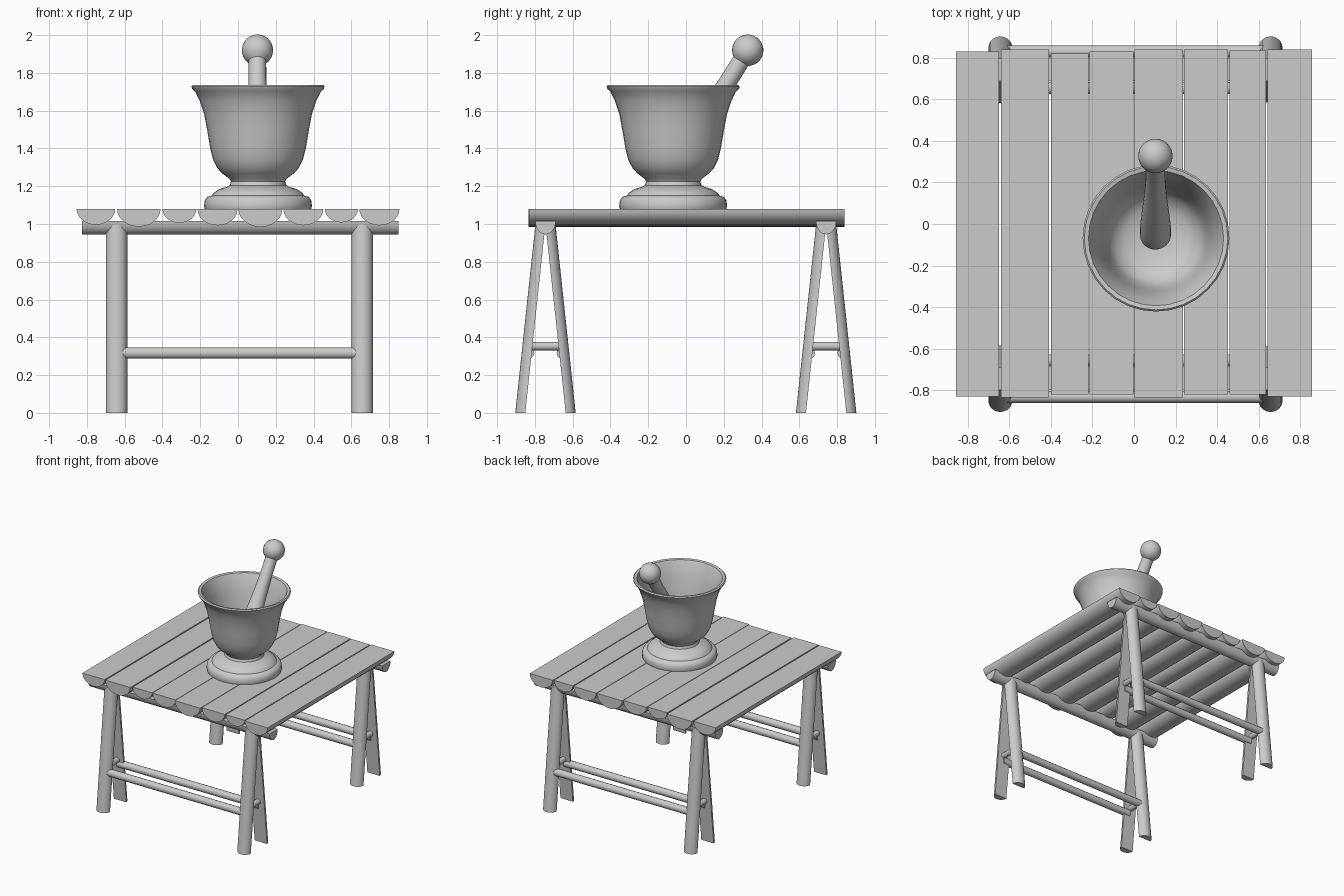
import bpy, bmesh, math
from mathutils import Vector

old = bpy.data.objects.get("Cube")
if old:
    bpy.data.objects.remove(old, do_unlink=True)

grey = bpy.data.materials.new("plain grey")
grey.use_nodes = True
COLOUR = (0.6, 0.6, 0.6, 1)
grey.diffuse_color = COLOUR
grey.node_tree.nodes["Principled BSDF"].inputs["Base Color"].default_value = COLOUR


def finish(name, bm, angle=40):
    """Turn a bmesh into a shaded object."""
    bmesh.ops.recalc_face_normals(bm, faces=bm.faces)
    mesh = bpy.data.meshes.new(name)
    bm.to_mesh(mesh)
    bm.free()
    mesh.materials.append(grey)
    obj = bpy.data.objects.new(name, mesh)
    bpy.context.collection.objects.link(obj)
    bpy.ops.object.select_all(action="DESELECT")
    obj.select_set(True)
    bpy.context.view_layer.objects.active = obj
    bpy.ops.object.shade_smooth_by_angle(angle=math.radians(angle))
    return obj


def log(name, start, end, across, bulge, arc=math.pi, steps=12):
    """Prism from start to end: half-round (arc pi) or fully round (arc 2 pi)."""
    bm = bmesh.new()
    count = steps + 1 if arc < 4 else steps
    across, bulge = Vector(across), Vector(bulge)
    rings = []
    for p in (Vector(start), Vector(end)):
        angles = [arc * i / steps for i in range(count)]
        rings.append([bm.verts.new(p + across * math.cos(a) + bulge * math.sin(a)) for a in angles])
    for i in range(count):
        j = (i + 1) % count
        bm.faces.new((rings[0][i], rings[0][j], rings[1][j], rings[1][i]))
    bm.faces.new(rings[0])
    bm.faces.new(rings[1])
    return finish(name, bm)


def lathe(name, profile, steps=32):
    """Spin (radius, height) points about z, with the ends on the axis."""
    bm = bmesh.new()
    verts = [bm.verts.new((r, 0, z)) for r, z in profile]
    edges = [bm.edges.new(pair) for pair in zip(verts, verts[1:])]
    bmesh.ops.spin(bm, geom=verts + edges, cent=(0, 0, 0), axis=(0, 0, 1),
                   angle=math.tau, steps=steps, use_duplicate=False)
    bmesh.ops.remove_doubles(bm, verts=bm.verts, dist=0.0005)
    return finish(name, bm)


# Table top: split logs, flat side up (left edge, right edge, front, back)
planks = [(-0.855, -0.65, -0.83, 0.83), (-0.64, -0.41, -0.835, 0.84),
          (-0.40, -0.22, -0.82, 0.82), (-0.215, -0.002, -0.82, 0.83),
          (0.002, 0.235, -0.835, 0.84), (0.24, 0.452, -0.82, 0.84),
          (0.46, 0.635, -0.82, 0.835), (0.642, 0.855, -0.83, 0.84)]
for i, (x0, x1, y0, y1) in enumerate(planks):
    mid, half = (x0 + x1) / 2, (x1 - x0) / 2
    log(f"plank_{i + 1}", (mid, y0, 1.08), (mid, y1, 1.08), (half, 0, 0), (0, 0, -0.82 * half))

# Two trestles
SPREAD, RAIL = 0.107, 0.088
for side, yc in (("front", -0.744), ("back", 0.742)):
    log(f"{side}_beam", (-0.825, yc, 1.015), (0.85, yc, 1.015), (0, 0.054, 0), (0, 0, -0.07))
    for s in (-1, 1):
        tag = f"{side}_{'low' if s < 0 else 'high'}_y"
        for hand, x in (("right", -0.643), ("left", 0.657)):
            log(f"{tag}_{hand}_leg", (x, yc + s * SPREAD, 0), (x, yc, 1.0),
                (0.057, 0, 0), (0, s * 0.053, 0))
        y = yc + s * RAIL
        log(f"{tag}_rail", (-0.643, y, 0.317), (0.657, y, 0.317),
            (0, 0.029, 0), (0, 0, 0.03), math.tau)
    for hand, x in (("right", -0.643), ("left", 0.657)):
        log(f"{side}_{hand}_rung", (x, yc - 0.085, 0.353), (x, yc + 0.085, 0.353),
            (0.023, 0, 0), (0, 0, 0.023), math.tau)

# Mortar: foot, waist, flared bowl, lip and hollow
mortar = lathe("mortar", [
    (0, 0), (0.282, 0), (0.286, 0.015), (0.282, 0.045), (0.268, 0.064), (0.245, 0.07),
    (0.235, 0.085), (0.205, 0.105), (0.165, 0.117), (0.15, 0.125), (0.143, 0.145),
    (0.152, 0.16), (0.19, 0.188), (0.215, 0.215), (0.238, 0.26), (0.253, 0.32),
    (0.268, 0.41), (0.285, 0.5), (0.308, 0.57), (0.332, 0.62), (0.348, 0.635),
    (0.353, 0.648), (0.345, 0.656), (0.325, 0.652), (0.305, 0.61), (0.278, 0.53),
    (0.255, 0.41), (0.235, 0.3), (0.205, 0.235), (0.15, 0.2), (0.08, 0.185), (0, 0.18)])
mortar.location = (0.106, -0.068, 1.08)

# Pestle: rounded grinding end, tapered handle and ball knob
tip, knob = Vector((0.103, -0.052, 1.318)), Vector((0.103, 0.327, 1.92))
reach, ball = (knob - tip).length, 0.083
points = [(0.075 * math.sin(a), -0.06 * math.cos(a)) for a in [i * math.pi / 12 for i in range(7)]]
points += [(0.074, 0.08), (0.066, 0.2), (0.054, 0.36), (0.047, 0.5)]
for i in range(13):
    a = math.radians(146) * (1 - i / 12)
    points.append((ball * math.sin(a), reach + ball * math.cos(a)))
pestle = lathe("pestle", points, 24)
pestle.location = tip
pestle.rotation_euler = (knob - tip).to_track_quat("Z", "Y").to_euler()
